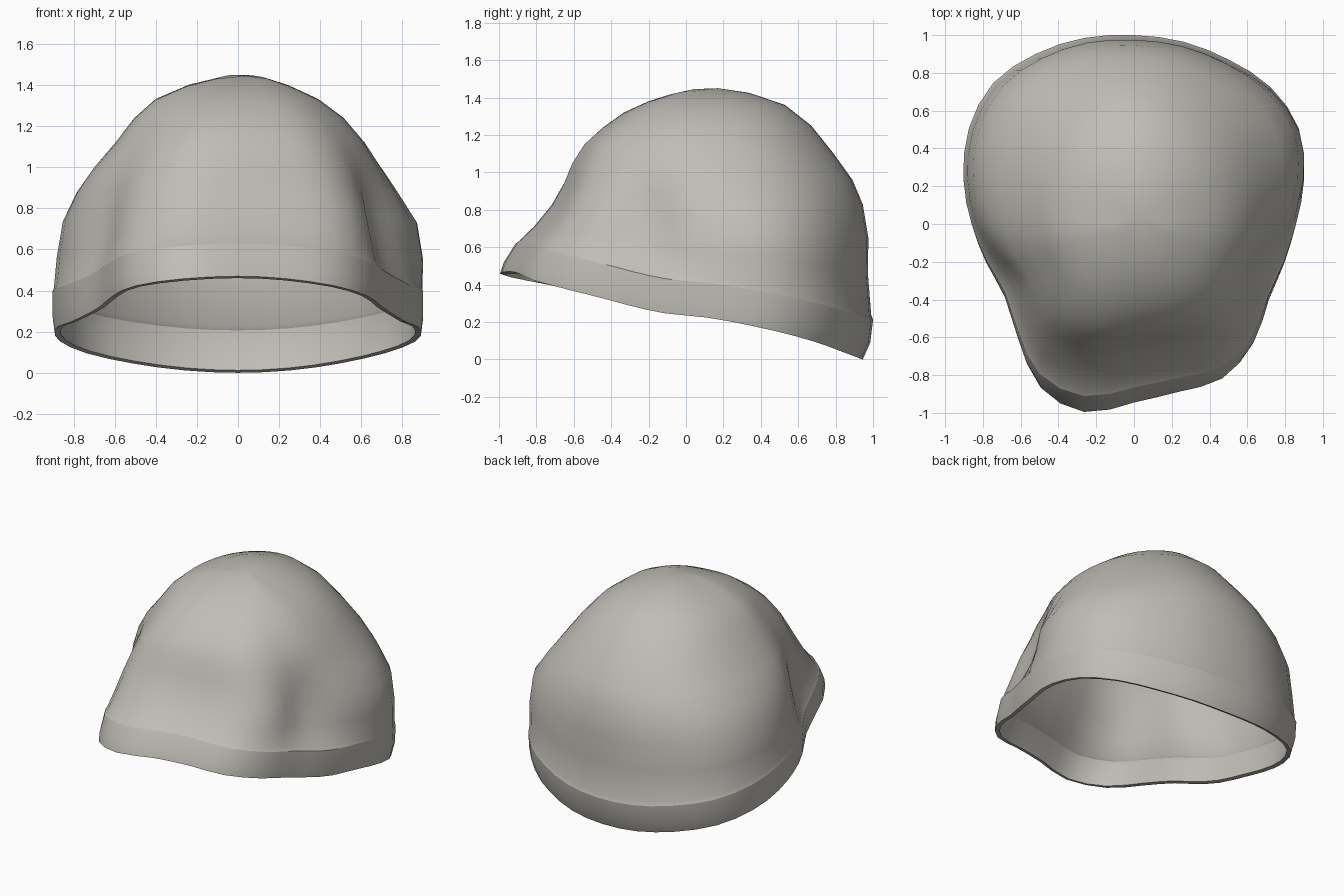
import bpy, bmesh, math

cube = bpy.data.objects.get("Cube")
if cube:
    bpy.data.objects.remove(cube)

# One cloth colour
cloth = bpy.data.materials.new("warm_grey_cloth")
cloth.use_nodes = True
colour = (0.53, 0.51, 0.47, 1)
cloth.diffuse_color = colour
cloth.node_tree.nodes["Principled BSDF"].inputs["Base Color"].default_value = colour

# Lopsided brim outline: radius every 15 degrees, counted from the left side
OUTLINE = [.86, .935, 1.01, 1.025, 1.005, 1, 1, 1.02, 1.04, 1.055, 1.01, .935,
           .86, .81, .79, .87, 1, 1.03, .945, .92, .945, .9, .825, .825]
KNOTS = len(OUTLINE)
COUNT = KNOTS * 2

# Rings from rim to crown:
# reach left, right, front, back; height front, side, back; outline share; dent
RINGS = [
    (.848, .85, .945, .945, .47, .235, .0, 1, 0),
    (.858, .86, .925, .985, .53, .31, .09, 1, 0),
    (.858, .86, .865, 1.0, .63, .42, .21, 1, 0),
    (.855, .853, .845, .99, .645, .44, .235, 1, .02),
    (.862, .84, .77, .973, .72, .58, .45, 1, .09),
    (.84, .815, .685, .975, .83, .75, .65, .95, .12),
    (.765, .765, .63, .945, .95, .88, .83, .75, .08),
    (.69, .69, .595, .89, 1.05, 1.0, .96, .6, .03),
    (.61, .59, .535, .79, 1.15, 1.12, 1.1, .5, 0),
    (.51, .5, .44, .67, 1.24, 1.24, 1.25, .4, 0),
    (.39, .4, .33, .53, 1.32, 1.33, 1.36, .3, 0),
    (.25, .25, .2, .34, 1.38, 1.395, 1.425, .2, 0),
    (.14, .1, .09, .17, 1.415, 1.432, 1.45, 0, 0),
]
SHARP_RINGS = (0, 2)


def outline_radius(step):
    knot = step // 2
    if step % 2 == 0:
        return OUTLINE[knot]
    before, a, b, after = (OUTLINE[(knot + k) % KNOTS] for k in (-1, 0, 1, 2))
    return (9 * (a + b) - before - after) / 16


def bump(angle, centre, width):
    gap = (angle - centre + math.pi) % math.tau - math.pi
    return math.exp(-(gap / width) ** 2)


def ring_point(ring, step):
    left, right, front, back, z_front, z_side, z_back, share, dent = ring
    angle = math.tau * step / COUNT
    c, s = math.cos(angle), math.sin(angle)
    radius = outline_radius(step)
    reach_x, base_x = (left, OUTLINE[0]) if c > 0 else (right, OUTLINE[KNOTS // 2])
    reach_y, base_y = (back, OUTLINE[KNOTS // 4]) if s > 0 else (front, OUTLINE[3 * KNOTS // 4])
    # Deep fold on the left temple, shallow fold on the right temple
    fold = dent * (bump(angle, math.radians(-20), .42)
                   + .3 * bump(angle, math.radians(210), .4))
    x = reach_x * c * (1 + share * (radius / base_x - 1) - fold)
    y = reach_y * s * (1 + share * (radius / base_y - 1) - fold)
    z_end = z_back if s > 0 else z_front
    z = z_side + (z_end - z_side) * abs(s) ** 1.5
    return x, y, z


# Cap shell lofted ring by ring and closed at the crown
bm = bmesh.new()
rows = [[bm.verts.new(ring_point(ring, i)) for i in range(COUNT)] for ring in RINGS]
crown = bm.verts.new((.04, .04, 1.445))
for low, high in zip(rows, rows[1:]):
    for i in range(COUNT):
        j = (i + 1) % COUNT
        bm.faces.new((low[i], low[j], high[j], high[i]))
for i in range(COUNT):
    bm.faces.new((rows[-1][i], rows[-1][(i + 1) % COUNT], crown))

# Crisp rim and crisp top edge of the turned-up band
for r in SHARP_RINGS:
    for i in range(COUNT):
        bm.edges.get((rows[r][i], rows[r][(i + 1) % COUNT])).smooth = False

mesh = bpy.data.meshes.new("cap")
bm.to_mesh(mesh)
bm.free()
mesh.materials.append(cloth)
cap = bpy.data.objects.new("cap", mesh)
bpy.context.collection.objects.link(cap)

# Cloth thickness, grown inwards
shell = cap.modifiers.new("thickness", "SOLIDIFY")
shell.thickness = .03
shell.offset = -1

bpy.ops.object.select_all(action="DESELECT")
cap.select_set(True)
bpy.context.view_layer.objects.active = cap
bpy.ops.object.shade_smooth_by_angle(angle=math.radians(50), keep_sharp_edges=True)
